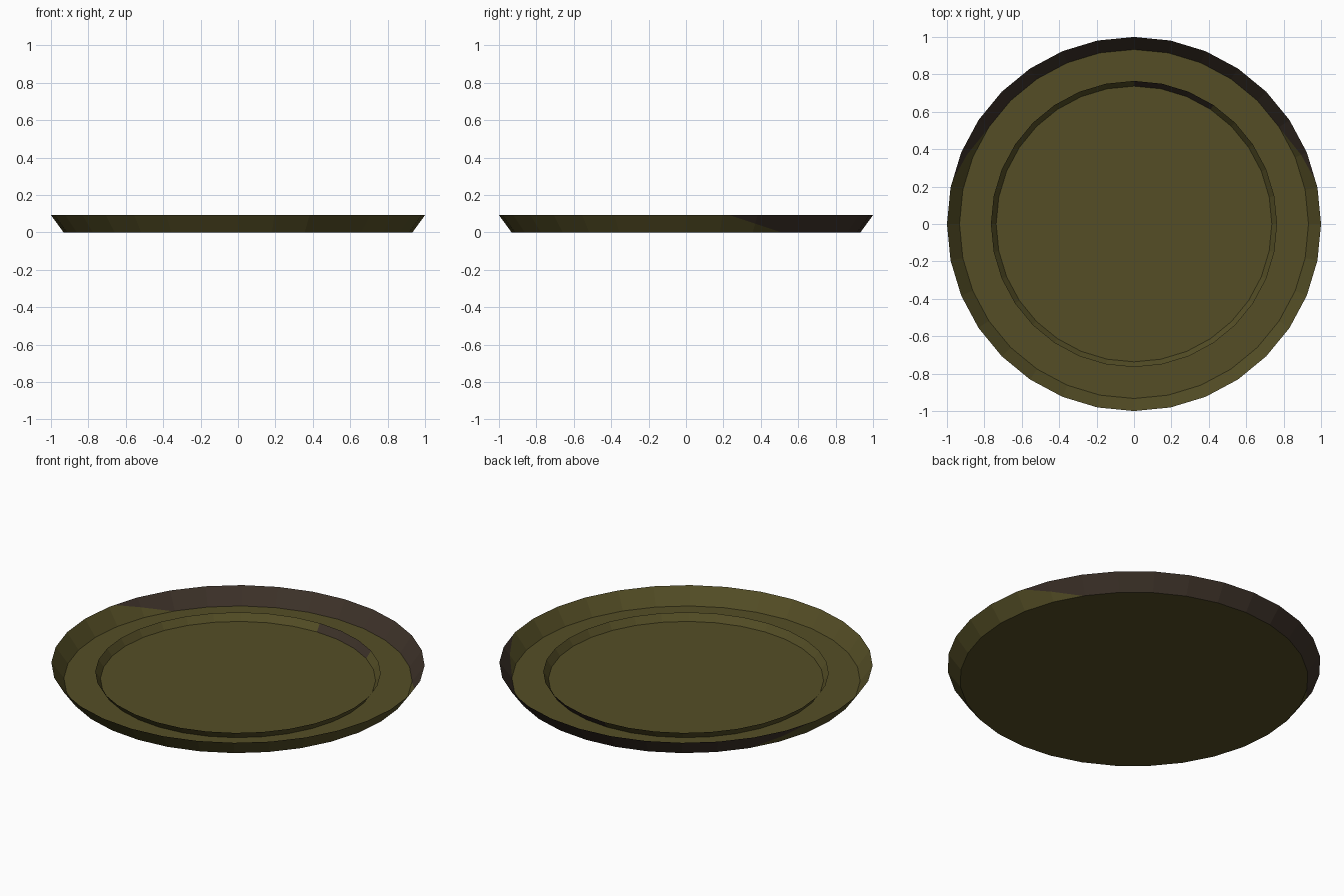
import bpy, bmesh, math
from mathutils import Vector

if "Cube" in bpy.data.objects:
    bpy.data.objects.remove(bpy.data.objects["Cube"])

SIDES = 32


def material(name, rgb):
    m = bpy.data.materials.new(name)
    m.diffuse_color = (*rgb, 1)
    m.use_nodes = True
    m.node_tree.nodes["Principled BSDF"].inputs["Base Color"].default_value = m.diffuse_color
    return m


olive = material("olive", (0.089, 0.076, 0.019))
brown = material("dark brown", (0.047, 0.032, 0.022))


def finish(bm, name):
    me = bpy.data.meshes.new(name)
    bm.to_mesh(me)
    bm.free()
    me.materials.append(olive)
    me.materials.append(brown)
    ob = bpy.data.objects.new(name, me)
    bpy.context.collection.objects.link(ob)
    return ob


def circle(bm, r, z):
    return [bm.verts.new((r * math.cos(2 * math.pi * i / SIDES),
                          r * math.sin(2 * math.pi * i / SIDES), z))
            for i in range(SIDES)]


def flared_wall(r0, z0, r1, z1):
    # thin sloping band, facing inward and up
    bm = bmesh.new()
    a, b = circle(bm, r0, z0), circle(bm, r1, z1)
    for i in range(SIDES):
        j = (i + 1) % SIDES
        bm.faces.new((a[j], a[i], b[i], b[j]))
    bm.normal_update()
    for f in bm.faces:
        if f.normal.z < 0:
            f.normal_flip()
    return bm


# flat plate floor
bm = bmesh.new()
bm.faces.new(circle(bm, 0.933, 0))
finish(bm, "plate_floor")

# outer rim, with a brown patch at the back cut by a slanted plane
bm = flared_wall(0.933, 0, 1.0, 0.092)
co, no = Vector((0, 0.51, 0)), Vector((0, 1, 3.0)).normalized()
bmesh.ops.bisect_plane(bm, geom=bm.verts[:] + bm.edges[:] + bm.faces[:],
                       plane_co=co, plane_no=no)
for f in bm.faces:
    if (f.calc_center_median() - co).dot(no) > 0:
        f.material_index = 1
finish(bm, "plate_rim")

# raised inner ring, three brown segments at the back
bm = flared_wall(0.737, 0, 0.765, 0.041)
for f in bm.faces:
    c = f.calc_center_median()
    if 56 < math.degrees(math.atan2(c.y, c.x)) < 90:
        f.material_index = 1
finish(bm, "inner_ring")
